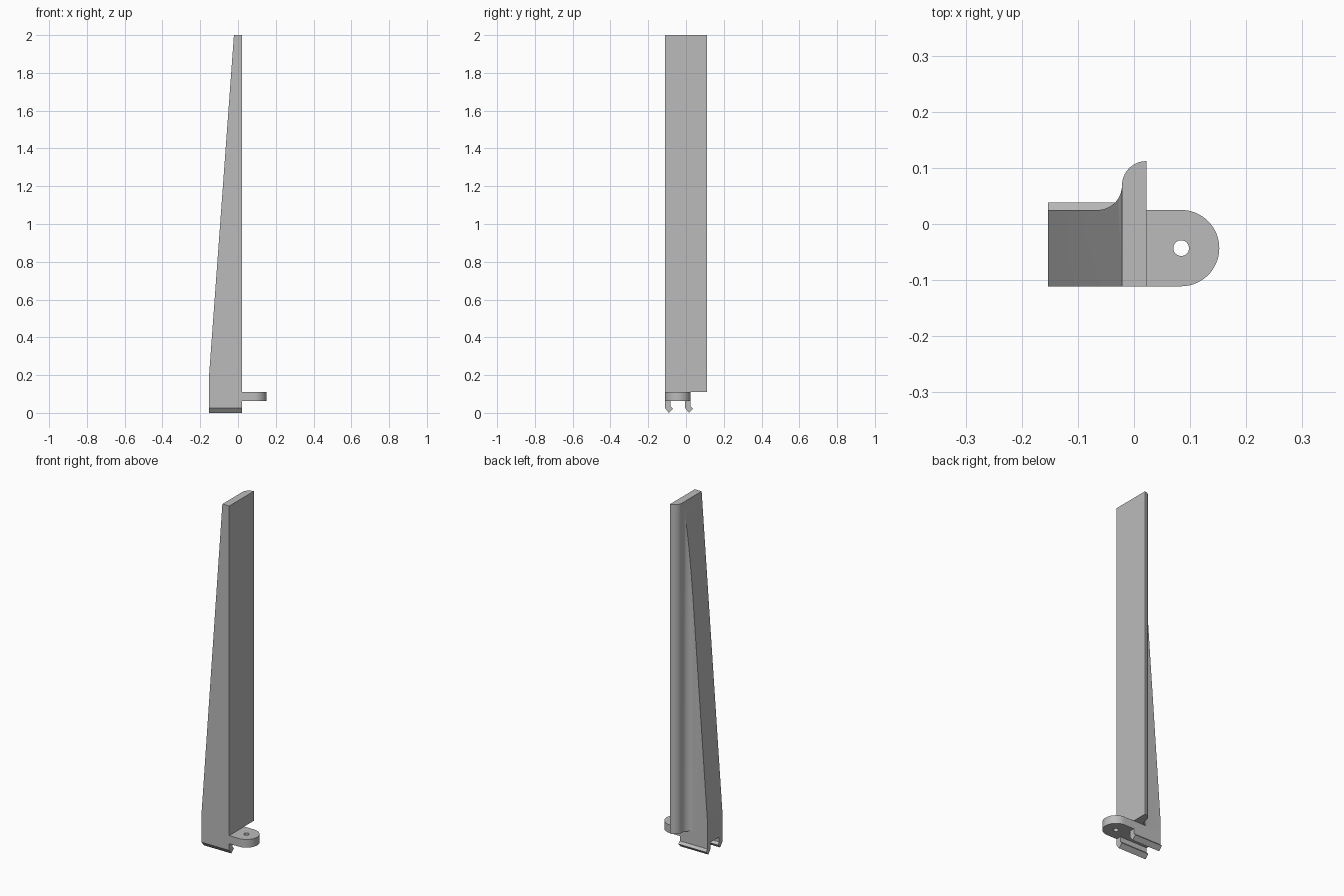
import bpy
import bmesh
from math import cos, sin, pi, radians
from mathutils import Vector

cube = bpy.data.objects.get("Cube")
if cube:
    bpy.data.objects.remove(cube, do_unlink=True)

# Single grey material
grey = bpy.data.materials.new("plain_grey")
grey.use_nodes = True
colour = (0.5, 0.5, 0.5, 1)
grey.diffuse_color = colour
grey.node_tree.nodes["Principled BSDF"].inputs["Base Color"].default_value = colour

# Shared dimensions
LEFT, RIGHT = -0.153, 0.022
FRONT, WEB_BACK, FLANGE_BACK = -0.111, 0.025, 0.112
BASE, LEDGE, TOP = 0.063, 0.11, 2.0


def arc(cx, cy, r, start, end, steps=16):
    """Points on an arc, angles in degrees."""
    angles = [radians(start + (end - start) * i / steps) for i in range(steps + 1)]
    return [(cx + r * cos(a), cy + r * sin(a)) for a in angles]


def prism(name, points, direction, cut=None):
    """Extrude a closed outline; optionally slice off one side of a plane."""
    bm = bmesh.new()
    face = bm.faces.new([bm.verts.new(p) for p in points])
    new = bmesh.ops.extrude_face_region(bm, geom=[face], use_keep_orig=True)["geom"]
    moved = [g for g in new if isinstance(g, bmesh.types.BMVert)]
    bmesh.ops.translate(bm, verts=moved, vec=direction)
    if cut:
        geom = bm.verts[:] + bm.edges[:] + bm.faces[:]
        res = bmesh.ops.bisect_plane(bm, geom=geom, dist=1e-6, plane_co=cut[0],
                                     plane_no=cut[1], clear_outer=True)
        edges = [g for g in res["geom_cut"] if isinstance(g, bmesh.types.BMEdge)]
        bmesh.ops.holes_fill(bm, edges=edges, sides=0)
    bmesh.ops.recalc_face_normals(bm, faces=bm.faces)
    mesh = bpy.data.meshes.new(name)
    bm.to_mesh(mesh)
    bm.free()
    mesh.materials.append(grey)
    obj = bpy.data.objects.new(name, mesh)
    bpy.context.collection.objects.link(obj)
    return obj


def select(obj):
    bpy.ops.object.select_all(action="DESELECT")
    obj.select_set(True)
    bpy.context.view_layer.objects.active = obj


def smooth(obj):
    select(obj)
    bpy.ops.object.shade_smooth_by_angle(angle=radians(30))


# Tapered blade: web with a filleted, rounded rear flange
r = 0.0435
flange_y = FLANGE_BACK - r
section = [(LEFT, FRONT), (RIGHT, FRONT)]
section += arc(RIGHT, flange_y, r, 90, 180)
section += arc(RIGHT - 2 * r, flange_y, r, 0, -90)[1:]
section += [(LEFT, WEB_BACK)]
slope_start = Vector((LEFT, 0, 0.2))
slope_end = Vector((RIGHT - r, 0, TOP))
run = slope_end - slope_start
blade = prism("blade", [(x, y, LEDGE) for x, y in section], (0, 0, TOP - LEDGE),
              cut=(slope_start, Vector((-run.z, 0, run.x))))
smooth(blade)

# Foot block under the web
foot = [(LEFT, FRONT, BASE), (RIGHT, FRONT, BASE),
        (RIGHT, WEB_BACK, BASE), (LEFT, WEB_BACK, BASE)]
prism("foot", foot, (0, 0, LEDGE - BASE))

# Two barbed snap clips running along the foot
barb = [(0, BASE), (0, 0.025), (0.02, 0), (0.042, 0.022), (0.029, 0.035), (0.029, BASE)]
for name, y0 in (("front_clip", FRONT), ("back_clip", WEB_BACK - 0.029)):
    prism(name, [(LEFT, y0 + y, z) for y, z in barb], (RIGHT - LEFT, 0, 0))

# Rounded mounting tab with a screw hole
tab_y = (FRONT + WEB_BACK) / 2
tab_r = (WEB_BACK - FRONT) / 2
tab_x = 0.152 - tab_r
outline = [(RIGHT, FRONT)] + arc(tab_x, tab_y, tab_r, -90, 90, 32) + [(RIGHT, WEB_BACK)]
tab = prism("mounting_tab", [(x, y, BASE) for x, y in outline], (0, 0, LEDGE - BASE))
hole = arc(tab_x, tab_y, 0.014, 0, 360, 32)[:-1]
cutter = prism("hole_cutter", [(x, y, 0) for x, y in hole], (0, 0, 0.2))
cutter.hide_render = True
mod = tab.modifiers.new("screw_hole", "BOOLEAN")
mod.operation = "DIFFERENCE"
mod.solver = "EXACT"
mod.object = cutter
select(tab)
bpy.ops.object.modifier_apply(modifier=mod.name)
bpy.data.objects.remove(cutter, do_unlink=True)
smooth(tab)
